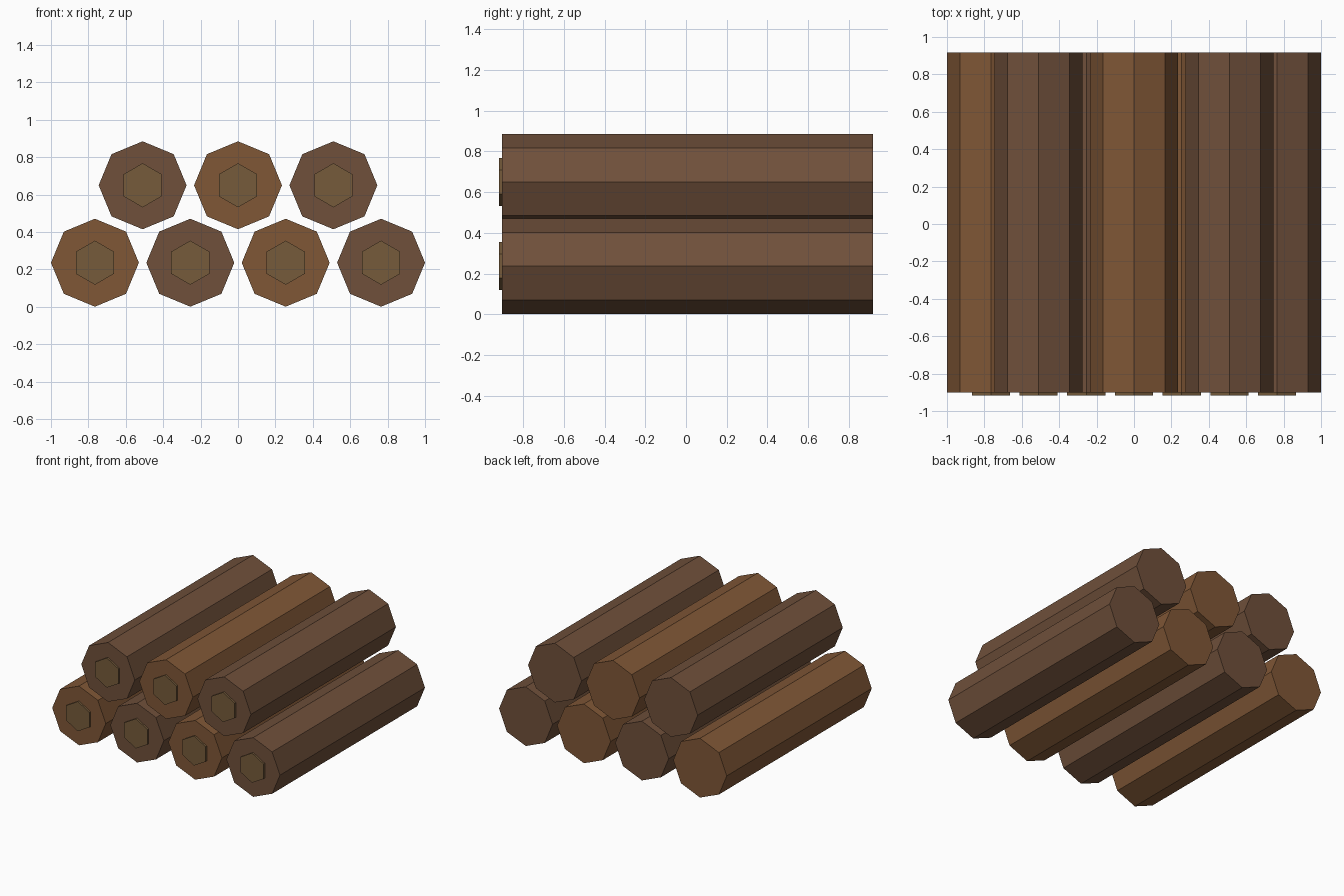
import bpy, math

if "Cube" in bpy.data.objects:
    bpy.data.objects.remove(bpy.data.objects["Cube"])

def material(name, rgb):
    m = bpy.data.materials.new(name)
    m.diffuse_color = (*rgb, 1)
    m.use_nodes = True
    m.node_tree.nodes["Principled BSDF"].inputs["Base Color"].default_value = m.diffuse_color
    return m

warm_bark = material("warm_bark", (0.215, 0.095, 0.037))
grey_bark = material("grey_bark", (0.16, 0.08, 0.043))
core_wood = material("core_wood", (0.18, 0.105, 0.043))

def prism(name, sides, radius, x, z, y0, y1, mat, spin=0.0):
    """Flat-faced prism lying along y; first corner points up."""
    n = sides
    ring = [(radius * math.sin(2 * math.pi * i / n + spin),
             radius * math.cos(2 * math.pi * i / n + spin)) for i in range(n)]
    verts = [(a, y, b) for y in (y0, y1) for a, b in ring]
    faces = [tuple(range(n))[::-1], tuple(range(n, 2 * n))]
    faces += [(i, (i + 1) % n, (i + 1) % n + n, i + n) for i in range(n)]
    # Front cap must face -y
    mesh = bpy.data.meshes.new(name)
    mesh.from_pydata(verts, [], faces)
    mesh.flip_normals()
    mesh.materials.append(mat)
    obj = bpy.data.objects.new(name, mesh)
    obj.location = (x, 0, z)
    bpy.context.collection.objects.link(obj)
    return obj

# Two staggered rows of logs: (row name, count, height, colour offset)
spacing = 0.51
for row, count, z, shift in (("lower", 4, 0.236, 0), ("upper", 3, 0.65, 1)):
    for i in range(count):
        x = (i - (count - 1) / 2) * spacing
        bark = grey_bark if (i + shift) % 2 else warm_bark
        prism(f"{row}_log_{i + 1}", 8, 0.235, x, z, -0.902, 0.917, bark)
        # Hexagonal heartwood plate, slightly proud of the front end only
        prism(f"{row}_log_core_{i + 1}", 6, 0.118, x, z, -0.917, -0.887, core_wood)
